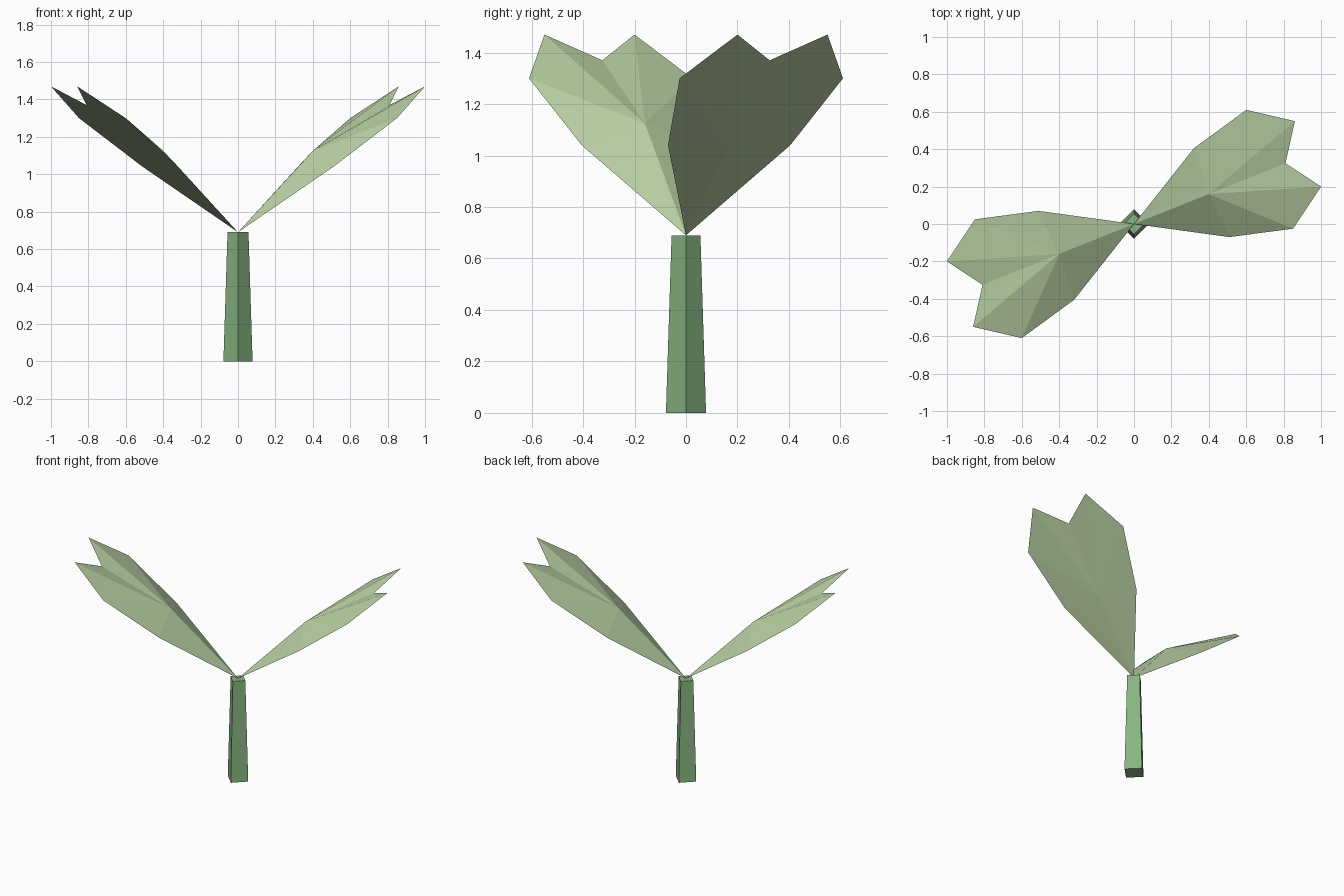
import bpy
import bmesh
import math
from mathutils import Matrix

if "Cube" in bpy.data.objects:
    bpy.data.objects.remove(bpy.data.objects["Cube"])


def material(name, rgb):
    m = bpy.data.materials.new(name)
    lin = [((c / 255 + 0.055) / 1.055) ** 2.4 for c in rgb]
    m.diffuse_color = (*lin, 1)
    m.use_nodes = True
    m.node_tree.nodes["Principled BSDF"].inputs["Base Color"].default_value = m.diffuse_color
    return m


def add_object(name, bm, mat):
    bmesh.ops.recalc_face_normals(bm, faces=bm.faces)
    me = bpy.data.meshes.new(name)
    bm.to_mesh(me)
    bm.free()
    me.materials.append(mat)
    ob = bpy.data.objects.new(name, me)
    bpy.context.collection.objects.link(ob)
    return ob


stem_green = material("stem green", (136, 182, 129))
leaf_green = material("pale leaf green", (187, 211, 165))

# Stem: tapered square post with its corners on the axes
HEIGHT = 0.69
bm = bmesh.new()
bmesh.ops.create_cone(bm, cap_ends=True, segments=4, radius1=0.078, radius2=0.056,
                      depth=HEIGHT, matrix=Matrix.Translation((0, 0, HEIGHT / 2)))
# turn so a corner points along +x whatever the primitive's starting angle
v = bm.verts[:][0].co
bmesh.ops.rotate(bm, verts=bm.verts, cent=(0, 0, 0),
                 matrix=Matrix.Rotation(-math.atan2(v.y, v.x), 3, 'Z'))
add_object("stem", bm, stem_green)

# Leaf: heart-shaped rim closed by a raised ridge point and a lower keel point
RIM = [(0, 0, HEIGHT), (0.51, -0.07, 1.04), (0.85, -0.025, 1.30), (1.0, 0.20, 1.47),
       (0.81, 0.325, 1.37), (0.86, 0.55, 1.47), (0.60, 0.61, 1.30), (0.32, 0.405, 1.04)]
RIDGE = (0.40, 0.16, 1.125)
KEEL = (0.44, 0.175, 1.045)


def leaf(name, angle):
    bm = bmesh.new()
    rim = [bm.verts.new(p) for p in RIM]
    top, bottom = bm.verts.new(RIDGE), bm.verts.new(KEEL)
    for a, b in zip(rim, rim[1:] + rim[:1]):
        bm.faces.new((a, b, top))
        bm.faces.new((b, a, bottom))
    bmesh.ops.rotate(bm, verts=bm.verts, cent=(0, 0, 0),
                     matrix=Matrix.Rotation(angle, 3, 'Z'))
    add_object(name, bm, leaf_green)


leaf("right_leaf", 0)
leaf("left_leaf", math.pi)
